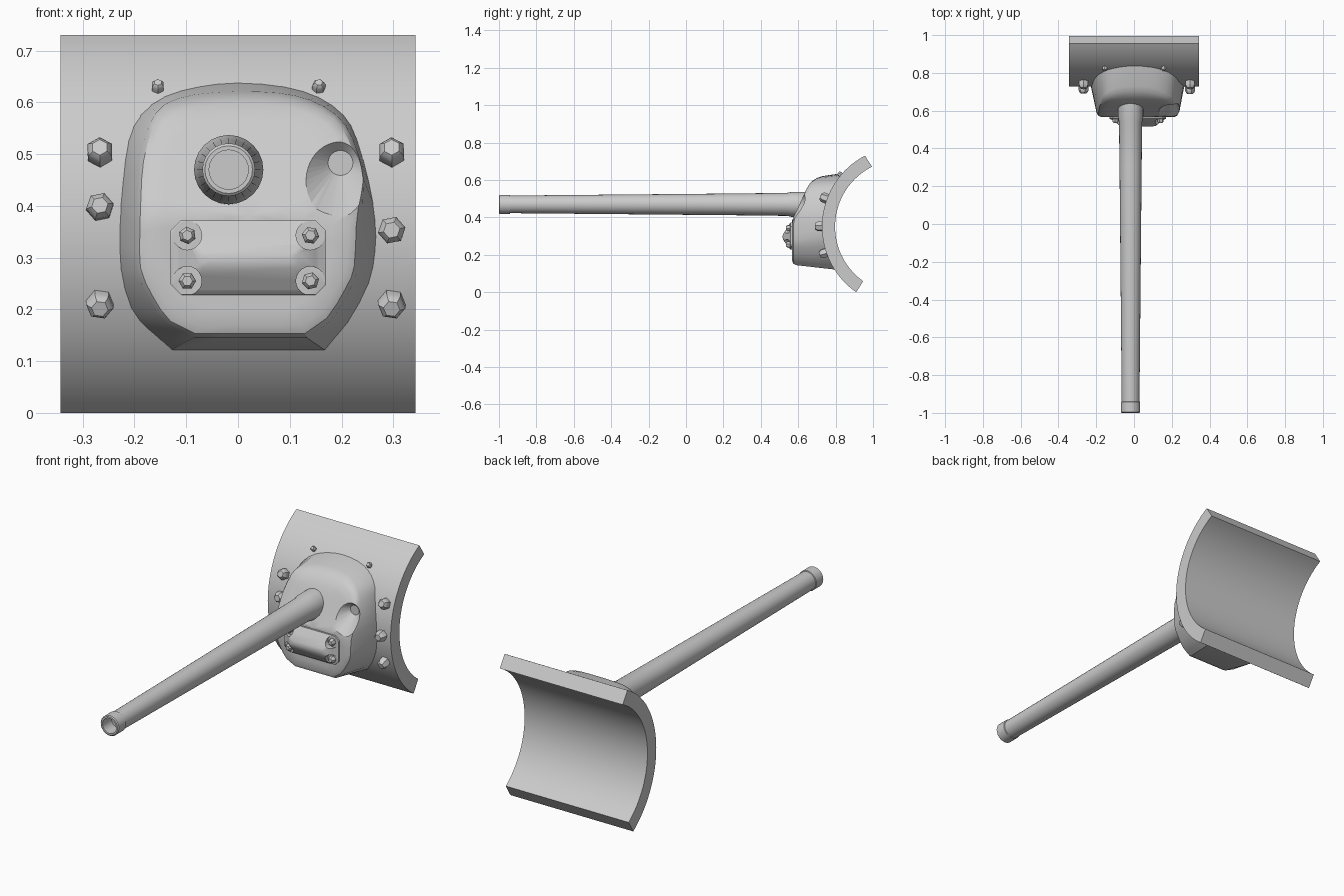
import bpy, bmesh, math
from mathutils import Vector, Matrix

if "Cube" in bpy.data.objects:
    bpy.data.objects.remove(bpy.data.objects["Cube"])

grey = bpy.data.materials.new("plain_grey")
grey.diffuse_color = (0.6, 0.6, 0.6, 1)
grey.use_nodes = True
grey.node_tree.nodes["Principled BSDF"].inputs["Base Color"].default_value = grey.diffuse_color

# Shield cylinder: axis along x
CY, CZ, R_OUT, R_IN = 1.155, 0.351, 0.428, 0.358


def shield_y(z):
    return CY - math.sqrt(R_OUT ** 2 - (z - CZ) ** 2)


def finish(bm, name, angle=30):
    bmesh.ops.recalc_face_normals(bm, faces=bm.faces)
    me = bpy.data.meshes.new(name)
    bm.to_mesh(me)
    bm.free()
    ob = bpy.data.objects.new(name, me)
    bpy.context.collection.objects.link(ob)
    me.materials.append(grey)
    bpy.ops.object.select_all(action='DESELECT')
    ob.select_set(True)
    bpy.context.view_layer.objects.active = ob
    if angle:
        bpy.ops.object.shade_smooth_by_angle(angle=math.radians(angle))
    return ob


def loft(rings, name, angle=30):
    """Skin a list of equal-length rings; a one-point ring closes an end."""
    bm = bmesh.new()
    rows = [[bm.verts.new(p) for p in ring] for ring in rings]
    for a, b in zip(rows, rows[1:]):
        n = max(len(a), len(b))
        for i in range(n):
            j = (i + 1) % n
            if len(a) == 1:
                bm.faces.new((a[0], b[i], b[j]))
            elif len(b) == 1:
                bm.faces.new((a[i], a[j], b[0]))
            else:
                bm.faces.new((a[i], a[j], b[j], b[i]))
    for row in (rows[0], rows[-1]):
        if len(row) > 2:
            bm.faces.new(row)
    return finish(bm, name, angle)


def circle(r, n, x, y, z):
    """Ring facing along y."""
    return [(x + r * math.cos(2 * math.pi * i / n), y,
             z + r * math.sin(2 * math.pi * i / n)) for i in range(n)]


def cut(ob, cutters):
    for c in cutters:
        c.hide_render = True
        m = ob.modifiers.new("cut", 'BOOLEAN')
        m.operation, m.solver, m.object = 'DIFFERENCE', 'EXACT', c
        bpy.ops.object.select_all(action='DESELECT')
        ob.select_set(True)
        bpy.context.view_layer.objects.active = ob
        bpy.ops.object.modifier_apply(modifier=m.name)
        bpy.data.objects.remove(c)
    bpy.ops.object.shade_smooth_by_angle(angle=math.radians(30))


# Curved shield: arc section swept along x
section = []
SEG = 40
for r, a0, a1 in ((R_OUT, -55.1, 62.4), (R_IN, 63.4, -54.5)):
    for i in range(SEG + 1):
        a = math.radians(a0 + (a1 - a0) * i / SEG)
        section.append((CY - r * math.cos(a), CZ + r * math.sin(a)))
loft([[(x, y, z) for y, z in section] for x in (-0.343, 0.343)], "curved_shield")

# Mantlet housing: base outline on the shield, front outline, then domed face
BASE = [(-.13, .12), (.02, .12), (.17, .12), (.215, .175), (.255, .25), (.268, .315),
        (.268, .365), (.255, .44), (.23, .53), (.205, .576), (.157, .611), (.09, .632),
        (.0, .64), (-.075, .632), (-.142, .613), (-.19, .578), (-.214, .53),
        (-.225, .45), (-.231, .365), (-.229, .277), (-.21, .203), (-.175, .16)]
FRONT = [(-.086, .145), (.02, .145), (.133, .145), (.177, .176), (.216, .238), (.232, .28),
         (.236, .36), (.243, .45), (.222, .53), (.19, .576), (.138, .605), (.08, .618),
         (.0, .621), (-.084, .615), (-.142, .596), (-.171, .557), (-.19, .49),
         (-.195, .42), (-.197, .35), (-.196, .277), (-.171, .219), (-.136, .17)]
FACE = [(0, .567), (.385, .567), (.47, .607), (.55, .643), (.58, .66), (.6, .68), (.63, .72)]


def face_y(z):
    for (z0, y0), (z1, y1) in zip(FACE, FACE[1:]):
        if z <= z1:
            return y0 + (y1 - y0) * (z - z0) / (z1 - z0)
    return FACE[-1][1]


def smooth_ring(pts):
    """Double the ring density, leaving the flat bottom edge straight."""
    n, out = len(pts), []
    for i in range(n):
        p = [Vector(pts[(i + k) % n]) for k in (-1, 0, 1, 2)]
        mid = (p[1] + p[2]) / 2
        if i > 2 and i < n - 1:
            mid = (9 * (p[1] + p[2]) - p[0] - p[3]) / 16
        out += [p[1], mid]
    return out


def scaled(pts, s, cx=.02, cz=.38):
    return [(cx + (x - cx) * s, cz + (z - cz) * s) for x, z in pts]


base, front = smooth_ring(BASE), smooth_ring(FRONT)
rings = [[(.02, shield_y(.38) + .015, .38)]]
for s in (.35, .7, 1):
    rings.append([(x, shield_y(z) + .015, z) for x, z in scaled(base, s)])
rings.append([(x, min(face_y(z) + .022, shield_y(z) - .02), z) for x, z in front])
for s, d in ((.965, .007), (.9, 0), (.75, 0), (.6, 0), (.45, 0), (.3, 0), (.15, 0)):
    rings.append([(x, face_y(z) + d, z) for x, z in scaled(front, s)])
rings.append([(.02, face_y(.38), .38)])
housing = loft(rings, "mantlet_housing", 35)

# Conical sight opening in the housing
cone = loft([circle(.024, 40, .198, .648, .483), circle(.174, 40, .198, .498, .483)],
            "sight_cutter", 0)
cut(housing, [cone])

# Gun barrel: turned profile (y, radius) with muzzle collar and bore
profile = [(-.93, .038), (-1, .038), (-1, .046), (-.996, .051), (-.942, .051), (-.94, .047),
           (.3, .0585), (.54, .0615), (.565, .067), (.68, .067)]
loft([circle(r, 24, -.018, y, .47) for y, r in profile], "gun_barrel")


# Lower cover plate: chamfered wedge with notched corners
def plate_ring(x0, x1, z0, z1, c, y):
    return [(x, y, z) for x, z in ((x0 + c, z0), (x1 - c, z0), (x1, z0 + c), (x1, z1 - c),
                                   (x1 - c, z1), (x0 + c, z1), (x0, z1 - c), (x0, z0 + c))]


cover = loft([plate_ring(-.13, .17, .228, .372, .02, .58),
              plate_ring(-.13, .17, .228, .372, .02, .558),
              plate_ring(-.115, .155, .236, .36, .018, .55),
              plate_ring(-.075, .115, .28, .312, .006, .52),
              plate_ring(-.06, .10, .29, .304, .004, .517)], "cover_plate")
corners = [(x, z) for x in (-.098, .14) for z in (.255, .343)]
cut(cover, [loft([circle(.028, 20, x, y, z) for y in (.48, .557)], "notch_cutter", 0)
            for x, z in corners])


# Hexagonal bolts with tapered heads
def bolt(name, pos, axis, r, h, turn):
    ob = loft([circle(r * k, 6, 0, -h * t, 0) for k, t in
               ((1, -.4), (1, .55), (.85, .8), (.6, 1))], name, 25)
    rot = Vector((0, -1, 0)).rotation_difference(Vector(axis)).to_matrix().to_4x4()
    ob.data.transform(Matrix.Translation(pos) @ rot @ Matrix.Rotation(turn, 4, 'Y'))


for i, (x, z) in enumerate(corners):
    bolt(f"cover_bolt_{i}", (x, .557, z), (0, -1, 0), .017, .022, i * .4)

shield_bolts = [(-.267, .5, .027), (-.267, .397, .027), (-.267, .213, .027),
                (.297, .5, .027), (.297, .353, .027), (.297, .213, .027),
                (-.155, .627, .013), (.156, .627, .013)]
for i, (x, z, r) in enumerate(shield_bolts):
    y = shield_y(z)
    bolt(f"shield_bolt_{i}", (x, y, z), (0, y - CY, z - CZ), r, r * 1.4, .5 + i * .35)
